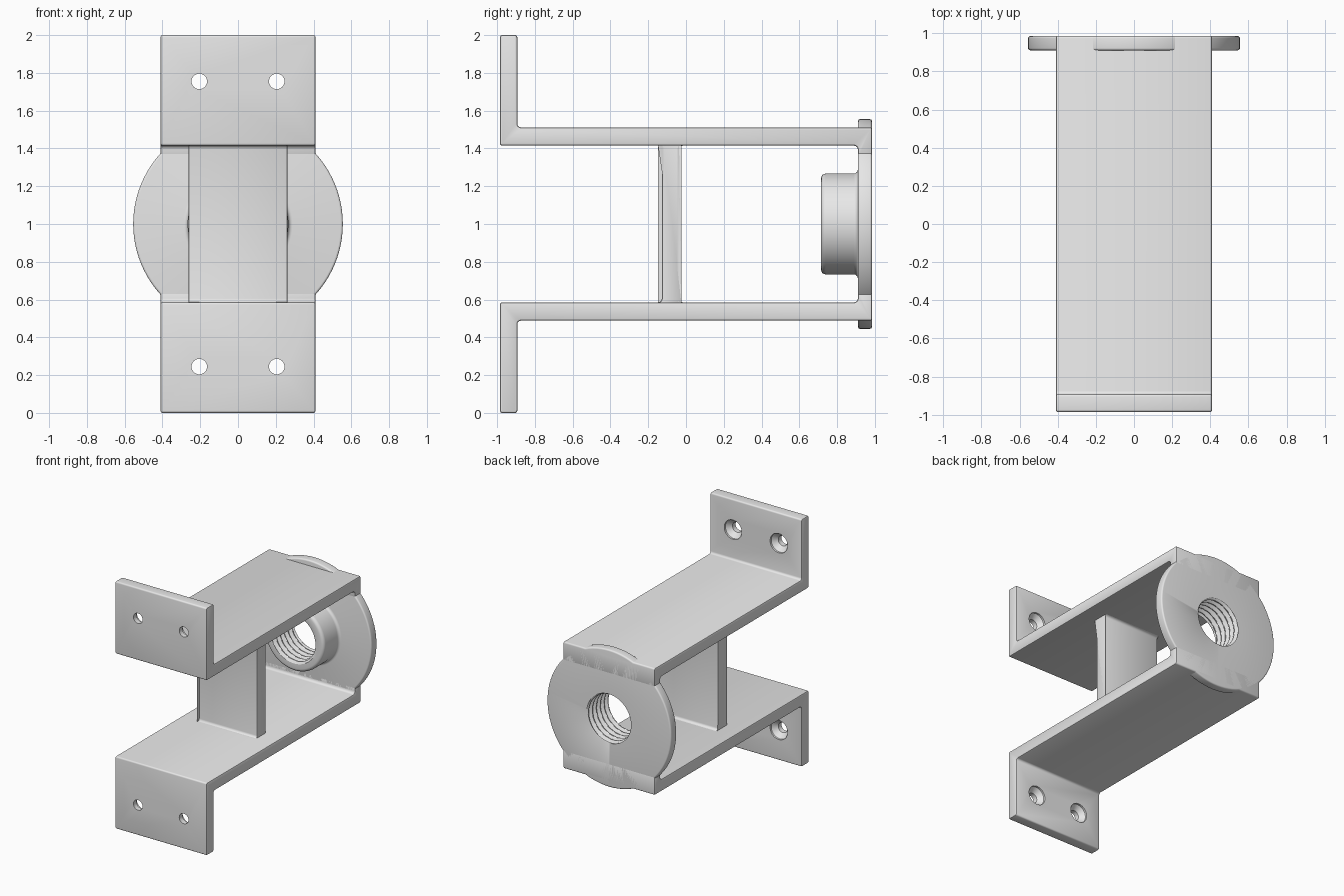
import bpy, bmesh, math
from mathutils import Vector

cube = bpy.data.objects.get("Cube")
if cube:
    bpy.data.objects.remove(cube, do_unlink=True)

grey = bpy.data.materials.new("plain grey")
grey.use_nodes = True
COLOUR = (0.8, 0.8, 0.8, 1)
grey.diffuse_color = COLOUR
grey.node_tree.nodes["Principled BSDF"].inputs["Base Color"].default_value = COLOUR

MID = 1.0        # height of the middle of the part
HALF = 0.41      # half width of the brackets
BACK = 0.985
PLATE = 0.91     # front face of the round plate
ARM_IN, ARM_OUT = 0.415, 0.512


def rounded(points, closed=True, steps=4):
    """Turn (a, b, radius) corners into an outline with rounded corners."""
    out = []
    n = len(points)
    for i, (a, b, r) in enumerate(points):
        p = Vector((a, b))
        if r == 0 or (not closed and i in (0, n - 1)):
            out.append(p)
            continue
        u = (Vector(points[i - 1][:2]) - p).normalized() * r
        v = (Vector(points[(i + 1) % n][:2]) - p).normalized() * r
        for k in range(steps + 1):
            ang = k / steps * math.pi / 2
            out.append(p + u * (1 - math.sin(ang)) + v * (1 - math.cos(ang)))
    return out


def finish(name, bm):
    bmesh.ops.recalc_face_normals(bm, faces=bm.faces)
    mesh = bpy.data.meshes.new(name)
    bm.to_mesh(mesh)
    bm.free()
    mesh.materials.append(grey)
    obj = bpy.data.objects.new(name, mesh)
    bpy.context.collection.objects.link(obj)
    return obj


def activate(obj):
    bpy.ops.object.select_all(action='DESELECT')
    obj.select_set(True)
    bpy.context.view_layer.objects.active = obj


def smooth(obj):
    activate(obj)
    bpy.ops.object.shade_smooth_by_angle(angle=math.radians(32))


def extrude_x(name, outline, half, flip=1, bevel=0.01):
    """Extrude a side outline (y, height from the middle) across x."""
    bm = bmesh.new()
    face = bm.faces.new([bm.verts.new((-half, p.x, MID + flip * p.y)) for p in outline])
    new = bmesh.ops.extrude_face_region(bm, geom=[face])["geom"]
    bmesh.ops.translate(bm, vec=(2 * half, 0, 0),
                        verts=[g for g in new if isinstance(g, bmesh.types.BMVert)])
    obj = finish(name, bm)
    mod = obj.modifiers.new("soft edges", 'BEVEL')
    mod.width = bevel
    mod.segments = 2
    mod.limit_method = 'ANGLE'
    mod.angle_limit = math.radians(40)
    mod.use_clamp_overlap = False
    activate(obj)
    bpy.ops.object.modifier_apply(modifier=mod.name)
    return obj


def lathe_y(name, rows, centre, sides, loop):
    """Revolve rows (radius function of turn, y) about an axis along y."""
    bm = bmesh.new()
    rings = []
    for radius, y in rows:
        ring = []
        for s in range(sides):
            a = 2 * math.pi * s / sides
            r = radius(s / sides)
            ring.append(bm.verts.new((centre[0] + r * math.cos(a), y,
                                      centre[1] + r * math.sin(a))))
        rings.append(ring)
    for i in range(len(rings) if loop else len(rings) - 1):
        lo, hi = rings[i], rings[(i + 1) % len(rings)]
        for s in range(sides):
            t = (s + 1) % sides
            bm.faces.new((lo[s], lo[t], hi[t], hi[s]))
    if not loop:
        bm.faces.new(rings[0])
        bm.faces.new(rings[-1])
    return finish(name, bm)


def steady(r):
    return lambda turn: r


# Upper and lower brackets: flange, arm and short lip behind
bracket = rounded([
    (-BACK, ARM_IN, 0.012), (-BACK, 1.0, 0.012), (-0.893, 1.0, 0.012),
    (-0.893, ARM_OUT, 0.018), (BACK, ARM_OUT, 0.012), (BACK, 0.36, 0),
    (PLATE, 0.36, 0), (PLATE, ARM_IN, 0.022)])
for name, flip in (("upper_bracket", 1), ("lower_bracket", -1)):
    obj = extrude_x(name, bracket, HALF, flip)
    # Countersunk screw holes
    for side in (-1, 1):
        cutter = lathe_y("screw_cutter",
                         [(steady(0.041), -1.1), (steady(0.041), -0.945),
                          (steady(0.078), -0.908), (steady(0.078), -0.8)],
                         (side * 0.205, MID + flip * 0.755), 40, False)
        cutter.hide_render = True
        mod = obj.modifiers.new("screw hole", 'BOOLEAN')
        mod.operation = 'DIFFERENCE'
        mod.solver = 'EXACT'
        mod.object = cutter
        activate(obj)
        bpy.ops.object.modifier_apply(modifier=mod.name)
        bpy.data.objects.remove(cutter, do_unlink=True)
    smooth(obj)

# Upright web between the arms, flared where it meets them
F, B, FLARE = -0.128, -0.035, 0.02
web = rounded([
    (F - FLARE, -ARM_IN - 0.01, 0), (F - FLARE, -ARM_IN, 0), (F, -ARM_IN, FLARE),
    (F, ARM_IN, FLARE), (F - FLARE, ARM_IN, 0), (F - FLARE, ARM_IN + 0.01, 0),
    (B + FLARE, ARM_IN + 0.01, 0), (B + FLARE, ARM_IN, 0), (B, ARM_IN, FLARE),
    (B, -ARM_IN, FLARE), (B + FLARE, -ARM_IN, 0), (B + FLARE, -ARM_IN - 0.01, 0)])
smooth(extrude_x("centre_web", web, 0.262))

# Round plate with a threaded collar
CREST, DEPTH, PITCH, TIP = 0.188, 0.026, 0.05, 0.715


def thread(y):
    def radius(turn):
        wave = abs(2 * ((y / PITCH + turn) % 1) - 1)
        return CREST + DEPTH * min(1, max(0, 1.5 * wave - 0.25))
    return radius


outer = rounded([(CREST + 0.01, BACK, 0), (0.555, BACK, 0.012), (0.555, PLATE, 0.012),
                 (0.267, PLATE, 0.022), (0.267, TIP, 0.025), (CREST + 0.016, TIP, 0)],
                closed=False)
rows = [(steady(p.x), p.y) for p in outer]
COUNT = 80
for i in range(COUNT + 1):
    y = TIP + 0.004 + (BACK - TIP - 0.008) * i / COUNT
    rows.append((thread(y), y))
smooth(lathe_y("threaded_round_plate", rows, (0, MID), 96, True))
